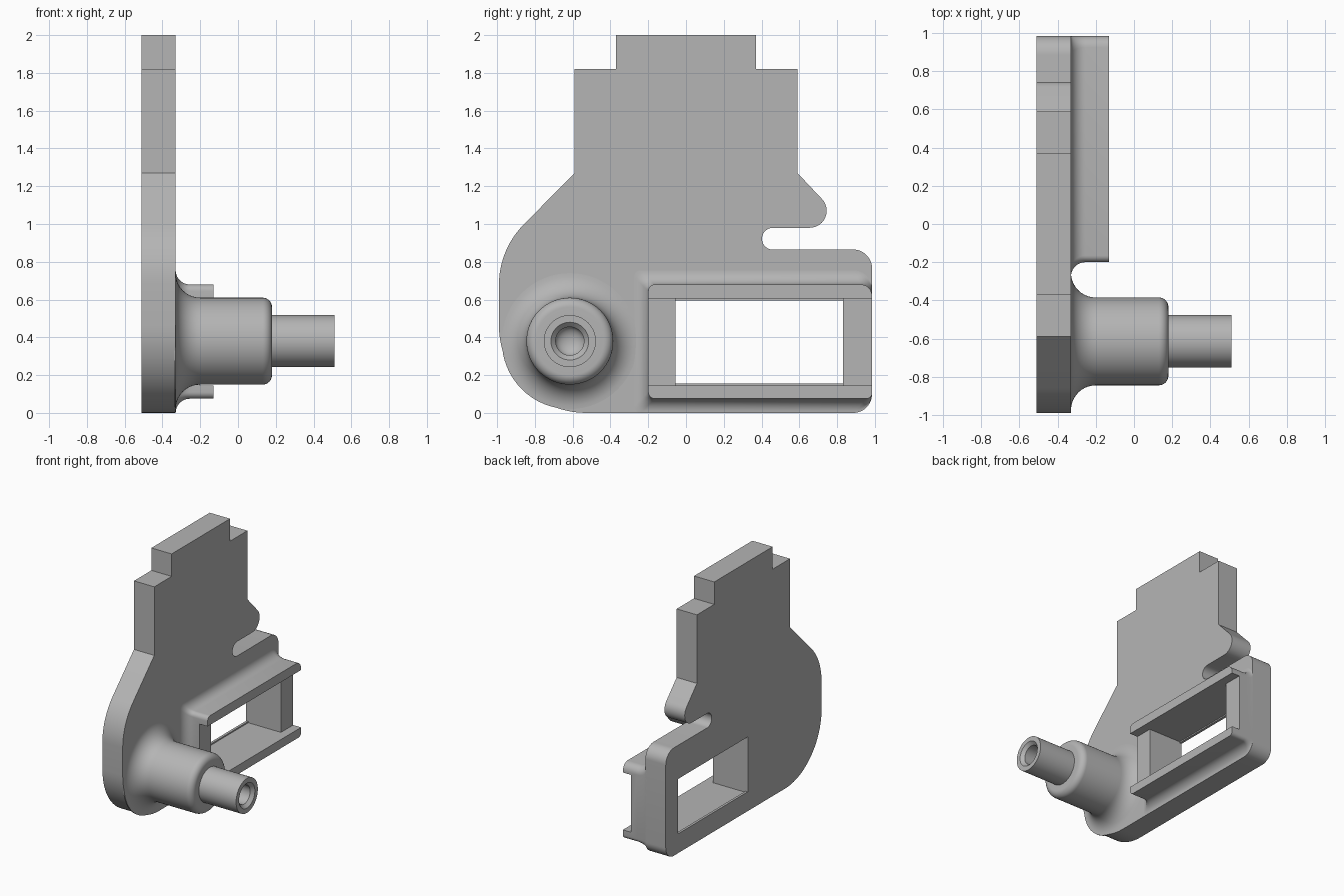
import bpy, bmesh
from math import cos, sin, pi, radians

cube = bpy.data.objects.get("Cube")
if cube:
    bpy.data.objects.remove(cube, do_unlink=True)

grey = bpy.data.materials.new("plain grey")
grey.use_nodes = True
colour = (0.46, 0.46, 0.46, 1)
grey.diffuse_color = colour
grey.node_tree.nodes["Principled BSDF"].inputs["Base Color"].default_value = colour

BACK, FACE = -0.51, -0.33   # the two sides of the plate along x


def arc(cy, cz, r, start, end, n=12):
    """Points on an arc in the y-z plane, angles in degrees."""
    angles = [radians(start + (end - start) * i / n) for i in range(n + 1)]
    return [(cy + r * cos(a), cz + r * sin(a)) for a in angles]


def loft(name, sections):
    """Skin a closed solid through (x, outline) sections."""
    bm = bmesh.new()
    rings = [[bm.verts.new((x, y, z)) for y, z in pts] for x, pts in sections]
    n = len(rings[0])
    for a, b in zip(rings, rings[1:]):
        for i in range(n):
            j = (i + 1) % n
            bm.faces.new((a[i], a[j], b[j], b[i]))
    bm.faces.new(rings[0])
    bm.faces.new(rings[-1])
    bmesh.ops.recalc_face_normals(bm, faces=bm.faces)
    mesh = bpy.data.meshes.new(name)
    bm.to_mesh(mesh)
    bm.free()
    mesh.materials.append(grey)
    obj = bpy.data.objects.new(name, mesh)
    bpy.context.collection.objects.link(obj)
    return obj


def activate(obj):
    bpy.ops.object.select_all(action='DESELECT')
    obj.select_set(True)
    bpy.context.view_layer.objects.active = obj


def cut_box(targets, x0, x1, y0, y1, z0, z1):
    """Subtract a box from each target."""
    box = [(y0, z0), (y1, z0), (y1, z1), (y0, z1)]
    cutter = loft("cutter", [(x0, box), (x1, box)])
    cutter.hide_render = True
    for obj in targets:
        mod = obj.modifiers.new("cut", 'BOOLEAN')
        mod.operation, mod.solver, mod.object = 'DIFFERENCE', 'EXACT', cutter
        activate(obj)
        bpy.ops.object.modifier_apply(modifier=mod.name)
    bpy.data.objects.remove(cutter, do_unlink=True)


# Plate: stepped top, rounded lower corners, hook and slot at the back
outline = arc(-0.53, 0.46, 0.46, 270, 180, 20)
outline += arc(-0.54, 0.68, 0.45, 180, 135)
outline += [(-0.59, 1.27), (-0.59, 1.82), (-0.37, 1.82), (-0.37, 2),
            (0.37, 2), (0.37, 1.82), (0.59, 1.82), (0.59, 1.27)]
outline += arc(0.655, 1.07, 0.09, 45, -90)
outline += arc(0.46, 0.922, 0.058, 90, 270)
outline += arc(0.885, 0.765, 0.1, 90, 0)
outline += arc(0.885, 0.1, 0.1, 0, -90)
plate = loft("plate", [(BACK, outline), (FACE, outline)])


# Connector housing with a concave fillet where it meets the plate
def housing_outline(d):
    y0, y1, z0, z1 = -0.2 - d, 0.985, 0.075 - d, 0.68 + d
    a, b = 0.035, 0.03 + d
    c = 0.06 + d / 2
    return (arc(y0 + a, z0 + a, a, 270, 180, 6) + arc(y0 + a, z1 - a, a, 180, 90, 6)
            + arc(y1 - c, z1 - c, c, 90, 0, 6) + arc(y1 - b, z0 + b, b, 0, -90, 6))


R = 0.075
steps = [pi / 2 * i / 10 for i in range(11)]
sections = [(FACE - 0.01, housing_outline(R))]
sections += [(FACE + R * (1 - cos(t)), housing_outline(R * (1 - sin(t)))) for t in steps]
sections += [(-0.13, housing_outline(0))]
housing = loft("connector_housing", sections)

# Channel between the rails, then the window with its thin back lip
cut_box([housing], -0.2, 0, -0.5, 1.2, 0.145, 0.605)
cut_box([housing, plate], -0.49, 0, -0.055, 0.83, 0.145, 0.605)
cut_box([plate], -0.6, -0.4, -0.055, 0.83, 0.155, 0.595)

# Pivot boss: flared base, rounded shoulder, hollow stub
F, S = 0.13, 0.05
profile = [(FACE - 0.01, 0.23 + F)]
profile += [(FACE + F * (1 - cos(t)), 0.23 + F * (1 - sin(t))) for t in steps]
profile += [(0.18 - S + S * sin(t), 0.23 - S + S * cos(t)) for t in steps]
profile += [(0.18, 0.138), (0.51, 0.138), (0.51, 0.1)]
profile += [(0.51 - 0.025 * sin(t), 0.075 + 0.025 * (1 - sin(t))) for t in steps[2:]]
profile += [(0.2 - 0.05 * sin(t), 0.075 * cos(t) + 0.002) for t in steps]
boss = loft("pivot_boss", [(x, arc(-0.615, 0.38, r, 0, 354.375, 63)) for x, r in profile])

for part in (plate, housing, boss):
    activate(part)
    bpy.ops.object.shade_smooth_by_angle(angle=radians(30))
